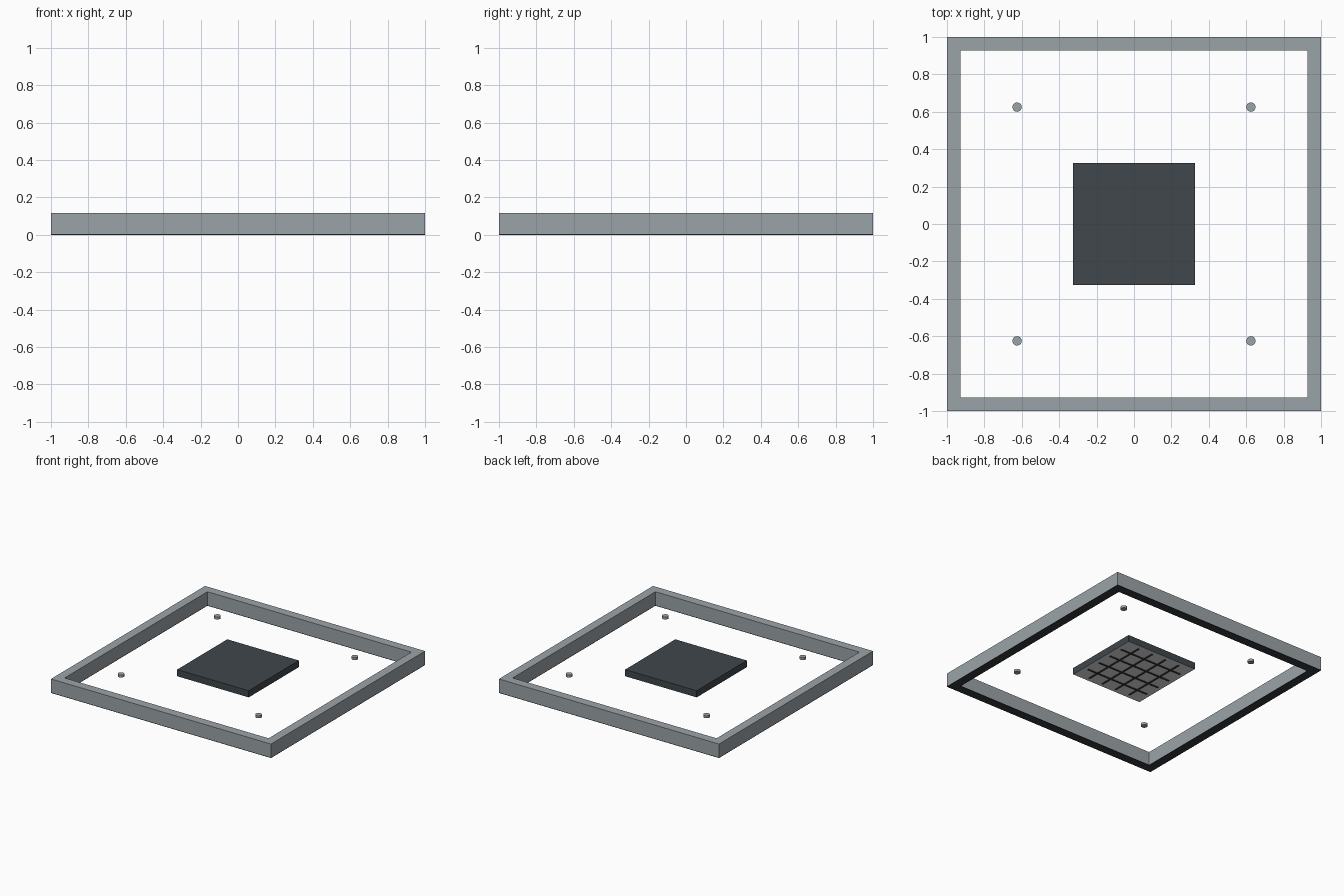
import bpy
import math
from mathutils import Vector

cube = bpy.data.objects.get("Cube")
if cube:
    bpy.data.objects.remove(cube, do_unlink=True)


def material(name, rgb):
    m = bpy.data.materials.new(name)
    m.use_nodes = True
    color = (*rgb, 1)
    m.diffuse_color = color
    m.node_tree.nodes["Principled BSDF"].inputs["Base Color"].default_value = color
    return m


steel = material("grey_steel", (0.33, 0.37, 0.39))
charcoal = material("charcoal", (0.05, 0.063, 0.07))
black = material("black_rubber", (0.035, 0.038, 0.042))
pale = material("pale_grey", (0.75, 0.75, 0.74))


def box(name, low, high, mat):
    low, high = Vector(low), Vector(high)
    bpy.ops.mesh.primitive_cube_add(size=1, location=(low + high) / 2)
    ob = bpy.context.object
    ob.name = name
    ob.scale = high - low
    bpy.ops.object.transform_apply(location=False, rotation=False, scale=True)
    ob.data.materials.append(mat)
    return ob


def paint_underside(ob, mat):
    ob.data.materials.append(mat)
    for face in ob.data.polygons:
        if face.normal.z < -0.5:
            face.material_index = 1


TOP = 0.115
INNER = 0.927
GASKET = 0.005

# Square frame: long front and back bars, side bars between, on a thin black gasket
for part, z0, z1, mat in (("bar", GASKET, TOP, steel), ("gasket", 0, GASKET, black)):
    for sign, end, side in ((-1, "front", "right"), (1, "back", "left")):
        a, b = sorted((sign * INNER, sign))
        box(f"{end}_{part}", (-1, a, z0), (1, b, z1), mat)
        box(f"{side}_{part}", (a, -INNER, z0), (b, INNER, z1), mat)

# Central block with a pale underside
block = box("centre_block", (-0.325, -0.325, 0.06), (0.325, 0.325, TOP), charcoal)
paint_underside(block, pale)

# Crossed dark slats under the block
for i in range(4):
    p = (i - 1.5) * 0.13
    box("slat_lengthwise", (p - 0.007, -0.29, 0.055), (p + 0.007, 0.29, 0.06), black)
    box("slat_crosswise", (-0.29, p - 0.007, 0.055), (0.29, p + 0.007, 0.06), black)

# Four small round studs
for x in (-0.625, 0.625):
    for y in (-0.625, 0.625):
        bpy.ops.mesh.primitive_cylinder_add(vertices=24, radius=0.025, depth=0.02,
                                            location=(x, y, TOP - 0.01))
        stud = bpy.context.object
        stud.name = "round_stud"
        stud.data.materials.append(steel)
        bpy.ops.object.shade_smooth_by_angle(angle=math.radians(40))
